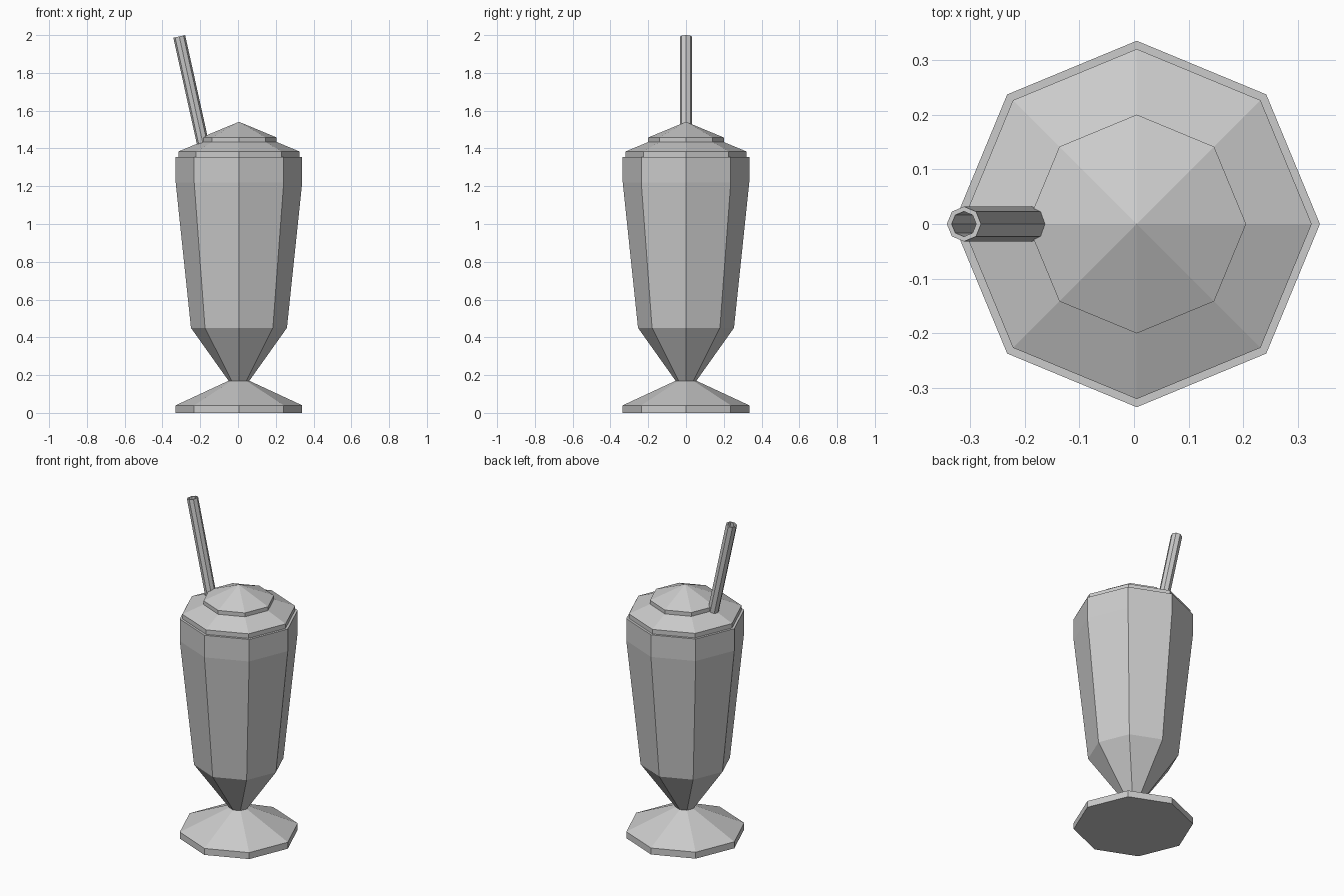
import bpy
import math
from mathutils import Vector

if "Cube" in bpy.data.objects:
    bpy.data.objects.remove(bpy.data.objects["Cube"], do_unlink=True)

SIDES = 8
AXIS_X = 0.005

grey = bpy.data.materials.new("light grey")
grey.use_nodes = True
grey.diffuse_color = (0.6, 0.6, 0.6, 1)
grey.node_tree.nodes["Principled BSDF"].inputs["Base Color"].default_value = grey.diffuse_color


def lathe(name, profile, closed=False):
    """Revolve (radius, z) points into an eight-sided flat-shaded part."""
    verts, rings, faces = [], [], []
    for radius, z in profile:
        start = len(verts)
        if radius == 0:
            verts.append((0, 0, z))
            rings.append([start] * SIDES)
        else:
            for i in range(SIDES):
                a = math.tau * i / SIDES
                verts.append((radius * math.cos(a), radius * math.sin(a), z))
            rings.append(list(range(start, start + SIDES)))
    pairs = list(zip(rings, rings[1:]))
    if closed:
        pairs.append((rings[-1], rings[0]))
    for low, high in pairs:
        for i in range(SIDES):
            j = (i + 1) % SIDES
            loop = [low[i], low[j], high[j], high[i]]
            faces.append(list(dict.fromkeys(loop)))
    mesh = bpy.data.meshes.new(name)
    mesh.from_pydata(verts, [], faces)
    mesh.materials.append(grey)
    mesh.update()
    obj = bpy.data.objects.new(name, mesh)
    bpy.context.collection.objects.link(obj)
    return obj


# Foot and faceted glass bowl
foot = lathe("foot", [(0, 0), (0.335, 0), (0.335, 0.04), (0.055, 0.17), (0, 0.17)])
glass = lathe("glass", [(0, 0.17), (0.055, 0.17), (0.254, 0.45), (0.335, 1.22),
                        (0.335, 1.356), (0.31, 1.356), (0.31, 1.33), (0, 1.33)])

# Two stepped layers of cream
cream = lathe("cream", [(0, 1.34), (0.32, 1.34), (0.32, 1.384), (0.2, 1.434),
                        (0.2, 1.458), (0, 1.541)])

for part in (foot, glass, cream):
    part.location.x = AXIS_X

# Hollow tilted straw
bottom, top = Vector((-0.171, 0, 1.36)), Vector((-0.311, 0, 1.993))
length = (top - bottom).length
straw = lathe("straw", [(0.032, 0), (0.032, length), (0.023, length), (0.023, 0)], closed=True)
straw.location = bottom
straw.rotation_euler.y = math.atan2(top.x - bottom.x, top.z - bottom.z)
